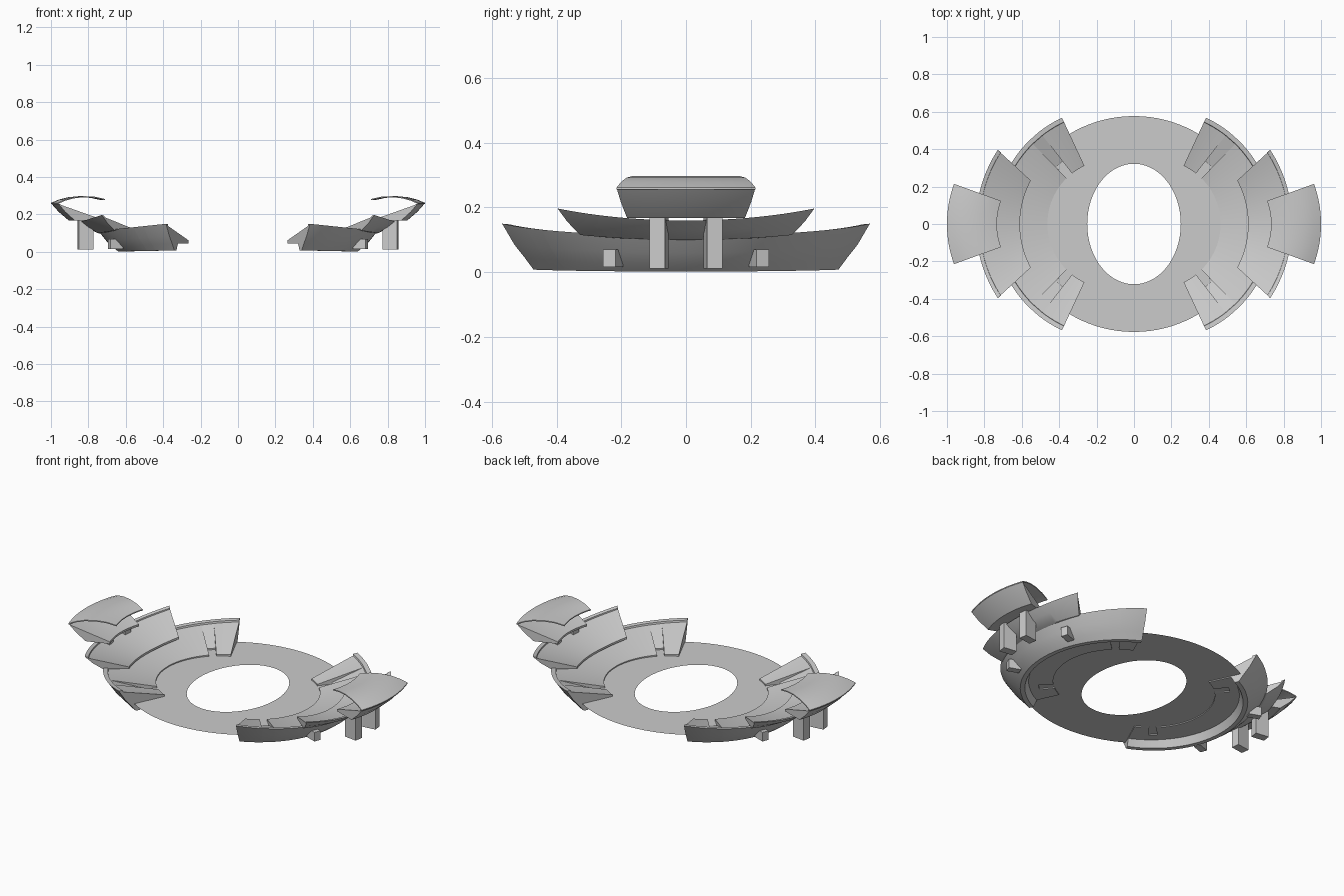
import bpy, bmesh
from math import sin, cos, radians, pi

if "Cube" in bpy.data.objects:
    bpy.data.objects.remove(bpy.data.objects["Cube"])


def finish(name, bm, mirror=True, smooth=True):
    bmesh.ops.recalc_face_normals(bm, faces=bm.faces)
    me = bpy.data.meshes.new(name)
    bm.to_mesh(me)
    bm.free()
    ob = bpy.data.objects.new(name, me)
    bpy.context.collection.objects.link(ob)
    bpy.context.view_layer.objects.active = ob
    ob.select_set(True)
    if smooth:
        bpy.ops.object.shade_smooth_by_angle(angle=radians(25))
    if mirror:
        m = ob.modifiers.new("mirror", 'MIRROR')
        m.use_axis = (True, False, False)
        m.use_mirror_merge = False
    ob.select_set(False)
    return ob


def sweep(name, cx, profile, half_angle, steps=40, notch=None):
    """Arc sweep; profile rows are (radius, z at middle, z at ends).
    half_angle(r) gives the end angle, notch = (t0, t1, radius)."""
    stations = [(-1 + 2 * i / steps, False) for i in range(steps + 1)]
    if notch:
        t0, t1, nr = notch
        stations = [s for s in stations if not t0 <= abs(s[0]) <= t1]
        for sg in (-1, 1):
            stations += [(sg * t0, False), (sg * (t0 + 1e-4), True),
                         (sg * (t1 - 1e-4), True), (sg * t1, False)]
        stations.sort()
    bm = bmesh.new()
    rings = []
    for t, cut in stations:
        ring = []
        for r, zm, ze in profile:
            a = radians(half_angle(r)) * t
            k = (1 - cos(a)) / (1 - cos(radians(half_angle(r))))
            if cut and r < notch[2]:
                r = notch[2]
            ring.append(bm.verts.new((cx + r * cos(a), r * sin(a), zm + (ze - zm) * k)))
        rings.append(ring)
    n = len(profile)
    for a, b in zip(rings, rings[1:]):
        for j in range(n):
            k = (j + 1) % n
            bm.faces.new((a[j], a[k], b[k], b[j]))
    bm.faces.new(rings[0])
    bm.faces.new(rings[-1][::-1])
    return finish(name, bm)


def post(name, x, y, z0, z1, sx, sy, turn):
    bm = bmesh.new()
    for s in (-1, 1):
        res = bmesh.ops.create_cube(bm, size=1)
        c, d = cos(turn * s), sin(turn * s)
        for v in res['verts']:
            px, py = v.co.x * sx, v.co.y * sy
            v.co = (x + px * c - py * d, s * y + px * d + py * c,
                    z0 + (v.co.z + 0.5) * (z1 - z0))
    return finish(name, bm, smooth=False)


# Flat oval track around the open pitch
bm = bmesh.new()
N = 96
inner, outer = [], []
for i in range(N):
    a = 2 * pi * i / N
    inner.append(bm.verts.new((0.25 * cos(a), 0.322 * sin(a), 0.052)))
    outer.append(bm.verts.new((0.625 * cos(a), 0.577 * sin(a), 0.052)))
for i in range(N):
    j = (i + 1) % N
    bm.faces.new((inner[i], outer[i], outer[j], inner[j]))
finish("track", bm, mirror=False, smooth=False)

# Lower stand with two stair openings
sweep("lower_stand", 0.12, [
    (0.343, 0.058, 0.062), (0.600, 0.100, 0.138), (0.602, 0.110, 0.148),
    (0.627, 0.112, 0.150), (0.585, 0.060, 0.085), (0.550, 0.025, 0.045),
    (0.520, 0.002, 0.008), (0.495, 0.002, 0.008), (0.475, 0.046, 0.046),
    (0.343, 0.046, 0.046)], lambda r: 65, 48, notch=(0.70, 0.80, 0.425))

# Middle stand
sweep("middle_stand", 0.12, [
    (0.490, 0.098, 0.120), (0.705, 0.150, 0.185), (0.706, 0.158, 0.192),
    (0.726, 0.160, 0.197), (0.685, 0.128, 0.155), (0.630, 0.100, 0.115),
    (0.490, 0.086, 0.108)], lambda r: 28.3 + (r - 0.49) * 20.5, 32)

# Upper stand
sweep("upper_stand", 0.37, [
    (0.400, 0.180, 0.180), (0.610, 0.250, 0.250), (0.630, 0.260, 0.260),
    (0.590, 0.215, 0.215), (0.535, 0.168, 0.168), (0.400, 0.168, 0.168)],
    lambda r: 19.9, 20)

# Curved roof over the upper stand
top = [(0.630, 0.262), (0.590, 0.279), (0.540, 0.292), (0.480, 0.298),
       (0.420, 0.295), (0.363, 0.283)]
shell = top + [(r, z - 0.006) for r, z in reversed(top)]
sweep("roof", 0.37, [(r, z, z) for r, z in shell], lambda r: 19.9, 20)

# Supports beneath the stands
post("tall_pillars", 0.815, 0.083, 0.012, 0.170, 0.080, 0.048, radians(8))
post("short_pillars", 0.655, 0.225, 0.016, 0.070, 0.070, 0.040, radians(20))
